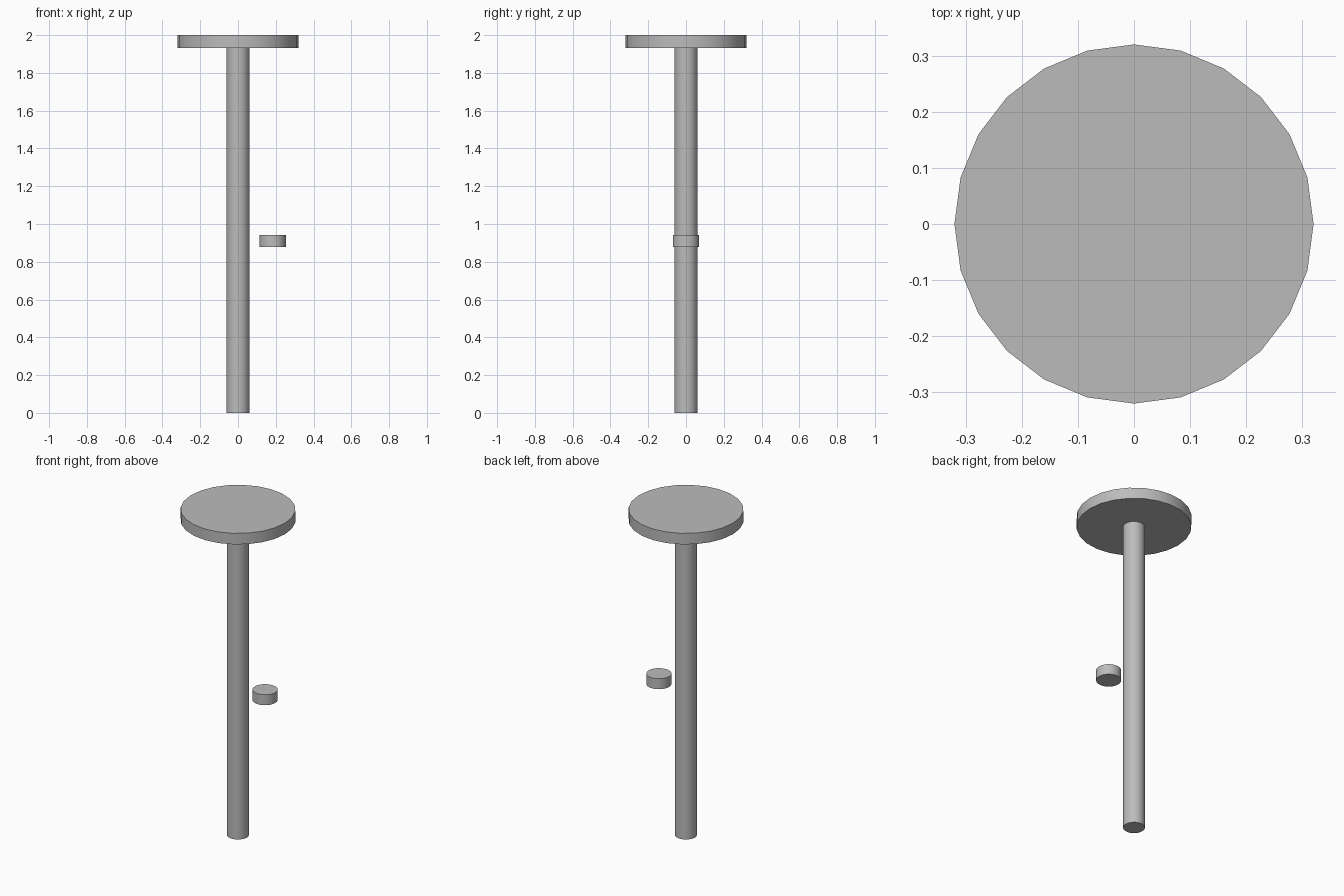
import bpy
import math

# Remove the default cube
cube = bpy.data.objects.get("Cube")
if cube:
    bpy.data.objects.remove(cube, do_unlink=True)

# Plain grey material
GREY = (0.5, 0.5, 0.5, 1.0)
grey = bpy.data.materials.new("plain_grey")
grey.use_nodes = True
grey.diffuse_color = GREY
grey.node_tree.nodes["Principled BSDF"].inputs["Base Color"].default_value = GREY


def disc(name, radius, bottom, top, x=0.0):
    """Upright capped cylinder with smooth sides and sharp rims."""
    bpy.ops.mesh.primitive_cylinder_add(
        vertices=24, radius=radius, depth=top - bottom,
        location=(x, 0, (bottom + top) / 2))
    obj = bpy.context.object
    obj.name = name
    obj.data.materials.append(grey)
    bpy.ops.object.shade_smooth_by_angle(angle=math.radians(40))
    return obj


# Central post, round top and the small separate disc beside the post
disc("post", 0.061, 0.0, 1.935)
disc("round_top", 0.32, 1.932, 2.0)
disc("side_disc", 0.07, 0.878, 0.942, x=0.184)
